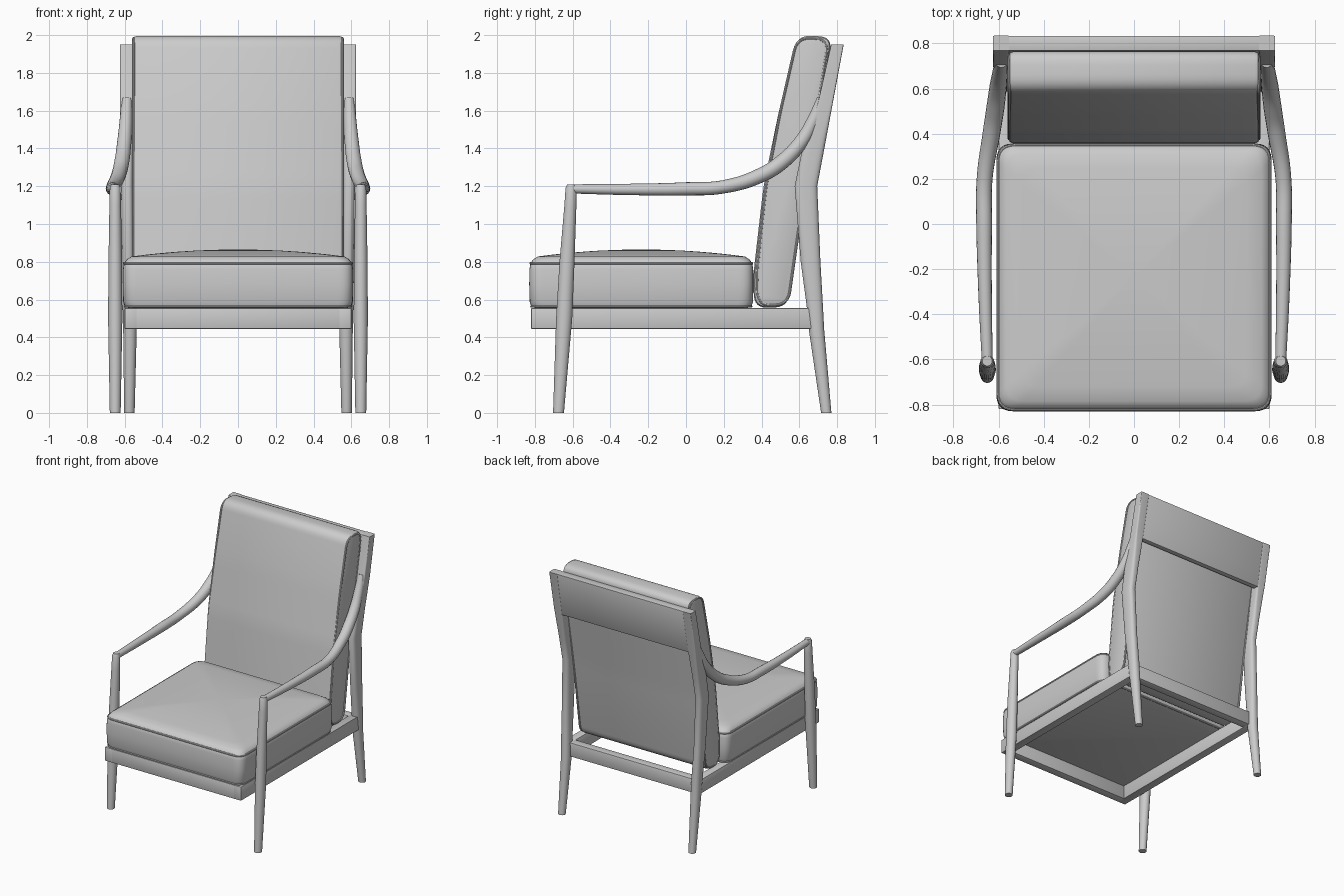
import bpy, bmesh, math
from mathutils import Vector

cube = bpy.data.objects.get("Cube")
if cube:
    bpy.data.objects.remove(cube, do_unlink=True)

# One plain grey for everything
grey = bpy.data.materials.new("plain_grey")
grey.use_nodes = True
GREY = (0.6, 0.6, 0.6, 1)
grey.diffuse_color = GREY
grey.node_tree.nodes["Principled BSDF"].inputs["Base Color"].default_value = GREY


def finish(ob, angle=35):
    if not ob.data.materials:
        ob.data.materials.append(grey)
    bpy.ops.object.select_all(action='DESELECT')
    ob.select_set(True)
    bpy.context.view_layer.objects.active = ob
    if ob.type == 'CURVE':
        bpy.ops.object.convert(target='MESH')
        ob = bpy.context.object
    bpy.ops.object.shade_smooth_by_angle(angle=math.radians(angle))
    return ob


def add_mesh(name, bm, bevel=0, segments=2):
    bmesh.ops.recalc_face_normals(bm, faces=bm.faces)
    if bevel:
        sharp = [e for e in bm.edges if e.calc_face_angle(0) > 1]
        bmesh.ops.bevel(bm, geom=sharp, offset=bevel, segments=segments,
                        profile=0.5, affect='EDGES')
    me = bpy.data.meshes.new(name)
    bm.to_mesh(me)
    bm.free()
    ob = bpy.data.objects.new(name, me)
    bpy.context.collection.objects.link(ob)
    return finish(ob)


def loft(name, rings, bevel=0):
    """Skin closed rings of points and cap both ends."""
    bm = bmesh.new()
    loops = [[bm.verts.new(p) for p in ring] for ring in rings]
    n = len(loops[0])
    for a, b in zip(loops, loops[1:]):
        for i in range(n):
            j = (i + 1) % n
            bm.faces.new((a[i], a[j], b[j], b[i]))
    bm.faces.new(loops[0][::-1])
    bm.faces.new(loops[-1])
    return add_mesh(name, bm, bevel)


def section(x, y, z, rx, ry, power=2, n=24):
    """Horizontal superellipse: power 2 is round, higher is squarer."""
    pts = []
    for i in range(n):
        t = 2 * math.pi * (i + 0.5) / n
        c, s = math.cos(t), math.sin(t)
        pts.append((x + rx * math.copysign(abs(c) ** (2 / power), c),
                    y + ry * math.copysign(abs(s) ** (2 / power), s), z))
    return pts


def rounded(corners, radius, n=6):
    """Round off the corners of a closed 2D outline."""
    pts = [Vector(c) for c in corners]
    out = []
    for i, p in enumerate(pts):
        a = p + (pts[i - 1] - p).normalized() * radius
        b = p + (pts[(i + 1) % len(pts)] - p).normalized() * radius
        for k in range(n + 1):
            t = k / n
            out.append(a * (1 - t) ** 2 + p * 2 * t * (1 - t) + b * t * t)
    return out


def tube(name, points, radii, closed=False):
    cu = bpy.data.curves.new(name, 'CURVE')
    cu.dimensions = '3D'
    cu.bevel_depth = 1
    cu.bevel_resolution = 2 if closed else 6
    cu.use_fill_caps = True
    cu.resolution_u = 2 if closed else 6
    sp = cu.splines.new('POLY' if closed else 'BEZIER')
    if closed:
        sp.points.add(len(points) - 1)
        for q, p in zip(sp.points, points):
            q.co = (*p, 1)
            q.radius = radii
        sp.use_cyclic_u = True
    else:
        sp.bezier_points.add(len(points) - 1)
        for q, p, r in zip(sp.bezier_points, points, radii):
            q.co, q.radius = p, r
            q.handle_left_type = q.handle_right_type = 'AUTO'
    ob = bpy.data.objects.new(name, cu)
    bpy.context.collection.objects.link(ob)
    return finish(ob)


def box(name, x0, x1, y0, y1, z0, z1):
    return loft(name, [[(x0, y0, z), (x1, y0, z), (x1, y1, z), (x0, y1, z)]
                       for z in (z0, z1)], 0.004)


# Legs, posts and arms, once for each side
ARM = [(.65, -.62, 1.186, .024), (.66, -.3, 1.183, .03), (.664, 0, 1.186, .035),
       (.662, .2, 1.197, .035), (.632, .4, 1.26, .039), (.615, .51, 1.33, .04),
       (.602, .61, 1.435, .038), (.594, .67, 1.54, .034), (.588, .72, 1.66, .028)]
FRONT = [(0, -.675, .029, .029), (.5, -.645, .038, .043), (.8, -.63, .036, .04),
         (1.1, -.612, .031, .032), (1.19, -.608, .029, .03), (1.21, -.607, .022, .022)]
# height, front edge, back edge, centre x, half width, squareness
POST = [(0, .715, .77, .575, .028, 2), (.44, .65, .732, .572, .036, 2.2),
        (.57, .638, .725, .575, .036, 2.4), (.8, .607, .712, .582, .033, 2.5),
        (1.2, .575, .695, .587, .032, 3), (1.38, .612, .729, .588, .033, 3.5),
        (1.52, .66, .755, .588, .035, 5), (1.64, .698, .777, .589, .036, 9),
        (1.95, .768, .835, .589, .036, 12)]
for side, s in (("left", 1), ("right", -1)):
    loft(f"{side}_front_leg", [section(s * .65, y, z, rx, ry)
                               for z, y, rx, ry in FRONT])
    loft(f"{side}_back_post", [section(s * x, (a + b) / 2, z, w, (b - a) / 2, p)
                               for z, a, b, x, w, p in POST])
    tube(f"{side}_arm", [(s * x, y, z) for x, y, z, r in ARM], [a[3] for a in ARM])
    lo, hi = sorted((s * .535, s * .6))
    box(f"{side}_seat_rail", lo, hi, -.82, .69, .445, .555)

# Front and back rails of the seat frame
box("front_seat_rail", -.54, .54, -.82, -.755, .445, .555)
box("back_seat_rail", -.54, .54, .625, .69, .445, .555)

# Leaning top board between the posts
board = [(.728, 1.6), (.768, 1.95), (.833, 1.95), (.768, 1.6)]
loft("top_board", [[(x, y, z) for y, z in board] for x in (-.6, .6)], 0.003)


# Seat cushion with a soft rounded rim and a crowned top
def seat_ring(inset, z, radius=.075):
    x, y0, y1 = .61 - inset, -.83 + inset, .357 - inset
    flat = rounded([(x, y0), (x, y1), (-x, y1), (-x, y0)], radius)
    return [(p.x, p.y, z) for p in flat]


rings = [seat_ring(.03, .556), seat_ring(.01, .565), seat_ring(.002, .59),
         seat_ring(0, .68), seat_ring(.001, .76), seat_ring(.006, .79),
         seat_ring(.02, .812), seat_ring(.045, .828)]
rim = rings[-1]
cy = (.357 - .83) / 2
for k in range(1, 9):
    f = 1 - k / 8 * .95
    rings.append([(x * f, cy + (y - cy) * f, z + .037 * (1 - f * f)) for x, y, z in rim])
loft("seat_cushion", rings)
tube("seat_top_piping", seat_ring(.008, .792), .007, True)
tube("seat_bottom_piping", seat_ring(.012, .564), .007, True)

# Back cushion: leaning side outline carried across the width
SIDE = [(.362, .555), (.355, .72), (.41, 1.2), (.492, 1.6), (.592, 2.0),
        (.775, 1.99), (.70, 1.55), (.635, 1.18), (.538, .56)]


def soften(corners):
    return rounded(corners, .07)


loft("back_cushion", [[(x, p.x, p.y) for p in soften(SIDE)] for x in (-.557, .557)], 0.022)
mid = Vector((.56, 1.28))
inner = [(mid.x + (y - mid.x) * .9, mid.y + (z - mid.y) * .982) for y, z in SIDE]
for side, x in (("left", .553), ("right", -.553)):
    tube(f"{side}_back_piping", [(x, p.x, p.y) for p in soften(inner)], .007, True)
